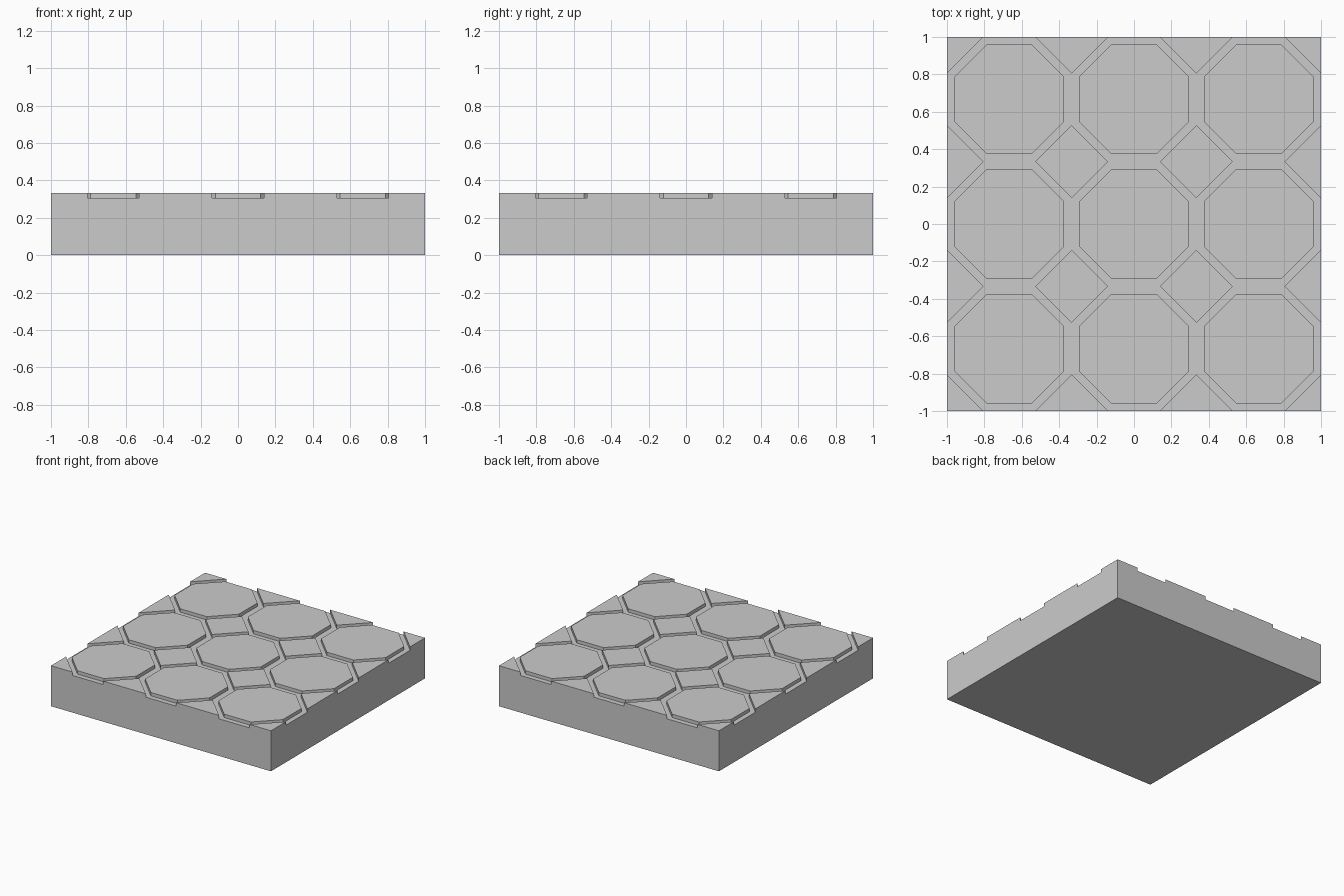
import bpy, bmesh, math

if "Cube" in bpy.data.objects:
    bpy.data.objects.remove(bpy.data.objects["Cube"])

HEIGHT, FLOOR = 0.333, 0.305


def prism(bm, cx, cy, sides, radius, turn, z0, z1):
    """Add a closed upright prism with a regular outline."""
    def ring(z):
        return [bm.verts.new((cx + radius * math.cos(turn + i * math.tau / sides),
                              cy + radius * math.sin(turn + i * math.tau / sides), z))
                for i in range(sides)]
    low, high = ring(z0), ring(z1)
    bm.faces.new(low[::-1])
    bm.faces.new(high)
    for i in range(sides):
        j = (i + 1) % sides
        bm.faces.new((low[i], low[j], high[j], high[i]))


def make_object(name, prisms):
    bm = bmesh.new()
    for p in prisms:
        prism(bm, *p)
    mesh = bpy.data.meshes.new(name)
    bm.to_mesh(mesh)
    bm.free()
    ob = bpy.data.objects.new(name, mesh)
    bpy.context.collection.objects.link(ob)
    return ob


def subtract(target, cutter):
    mod = target.modifiers.new("cut", 'BOOLEAN')
    mod.operation = 'DIFFERENCE'
    mod.solver = 'EXACT'
    mod.object = cutter
    bpy.context.view_layer.objects.active = target
    bpy.ops.object.modifier_apply(modifier=mod.name)
    bpy.data.objects.remove(cutter)


def square(half, z0, z1):
    return (0, 0, 4, half * math.sqrt(2), math.pi / 4, z0, z1)


# Raised tiles: octagons on a 3x3 grid, diamonds at the grid corners
oct_radius = 0.2925 / math.cos(math.pi / 8)
centres = (-2 / 3, 0, 2 / 3)
corners = (-1, -1 / 3, 1 / 3, 1)
tiles = [(x, y, 8, oct_radius, math.pi / 8, 0.2, 0.6) for x in centres for y in centres]
tiles += [(x, y, 4, 0.195, 0, 0.2, 0.6) for x in corners for y in corners]
tile_shapes = make_object("tile_shapes", tiles)

# Groove network: the layer above the groove floor, without the tiles
grooves = make_object("grooves", [square(1.3, FLOOR, 0.5)])
subtract(grooves, tile_shapes)

# Slab with the grooves carved out
slab = make_object("tiled_floor_slab", [square(1, 0, HEIGHT)])
subtract(slab, grooves)
